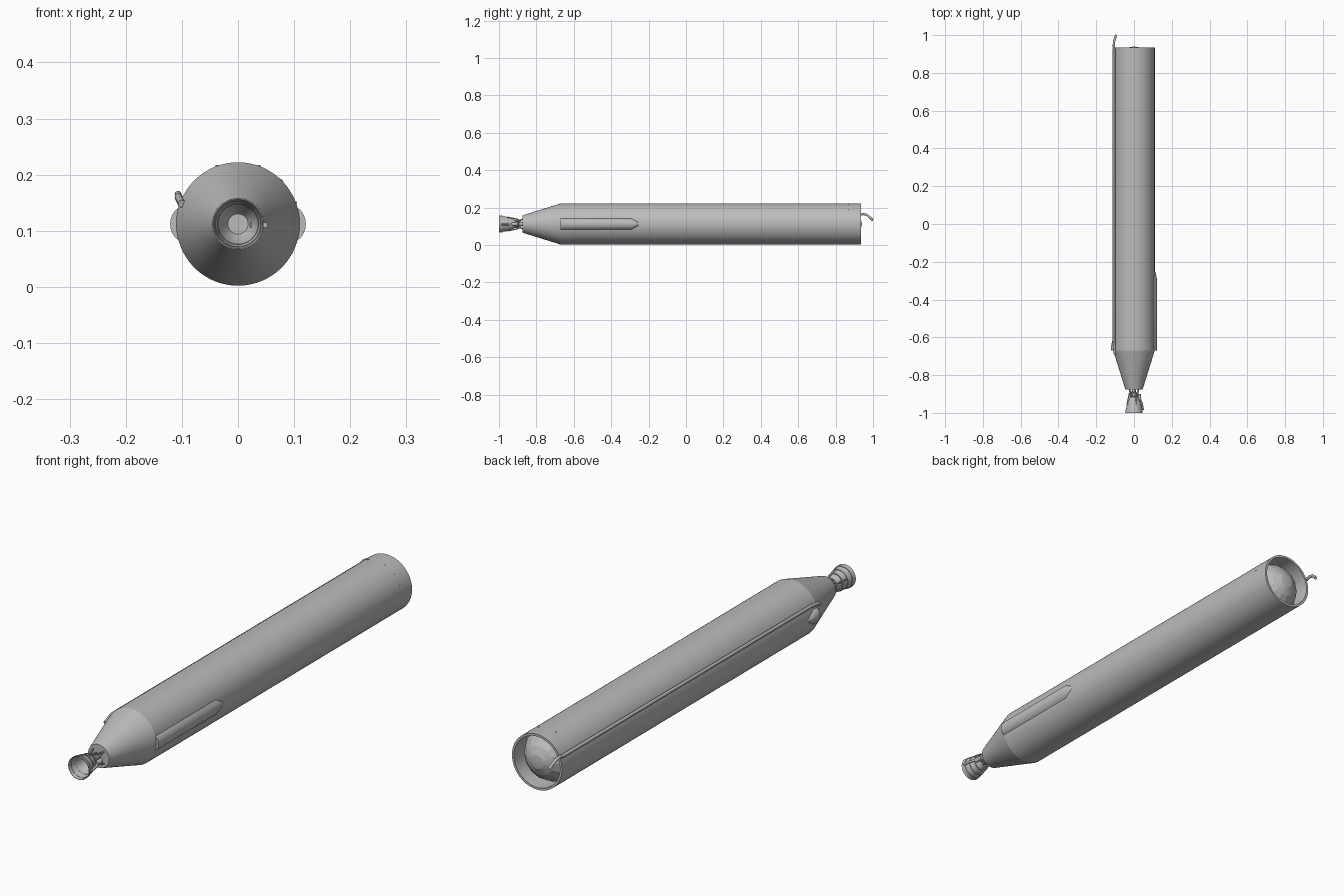
import bpy
import bmesh
from math import sin, cos, pi
from mathutils import Vector

cube = bpy.data.objects.get("Cube")
if cube:
    bpy.data.objects.remove(cube, do_unlink=True)

AXIS = 0.112   # height of the centre line
R = 0.11       # hull radius

grey = bpy.data.materials.new("plain grey")
grey.use_nodes = True
grey.diffuse_color = (0.5, 0.5, 0.5, 1)
grey.node_tree.nodes["Principled BSDF"].inputs["Base Color"].default_value = (0.5, 0.5, 0.5, 1)


def finish(name, bm, angle=30):
    bmesh.ops.recalc_face_normals(bm, faces=bm.faces)
    mesh = bpy.data.meshes.new(name)
    bm.to_mesh(mesh)
    bm.free()
    mesh.materials.append(grey)
    obj = bpy.data.objects.new(name, mesh)
    bpy.context.collection.objects.link(obj)
    if angle:
        bpy.ops.object.select_all(action='DESELECT')
        obj.select_set(True)
        bpy.context.view_layer.objects.active = obj
        bpy.ops.object.shade_smooth_by_angle(angle=angle * pi / 180)
    return obj


def loft(name, rings, closed_ends=False, angle=30):
    """Skin a list of equal rings; a radius of zero is merged to a point."""
    bm = bmesh.new()
    loops = [[bm.verts.new(p) for p in ring] for ring in rings]
    n = len(loops[0])
    for a, b in zip(loops, loops[1:]):
        for i in range(n):
            j = (i + 1) % n
            bm.faces.new((a[i], a[j], b[j], b[i]))
    if closed_ends:
        bm.faces.new(loops[0])
        bm.faces.new(loops[-1])
    bmesh.ops.remove_doubles(bm, verts=bm.verts, dist=0.00005)
    return finish(name, bm, angle)


def lathe(name, profile, sides=48, angle=30):
    """Spin (y, radius) points around the long axis."""
    rings = [[(r * cos(2 * pi * i / sides), y, AXIS + r * sin(2 * pi * i / sides))
              for i in range(sides)] for y, r in profile]
    return loft(name, rings, angle=angle)


def tube(name, points, radius, sides=8):
    """Round pipe along a path."""
    pts = [Vector(p) for p in points]
    rings = []
    for i, p in enumerate(pts):
        d = (pts[min(i + 1, len(pts) - 1)] - pts[max(i - 1, 0)]).normalized()
        side = d.cross(Vector((0.1, 0.05, 1))).normalized()
        up = side.cross(d)
        rings.append([p + radius * (side * cos(2 * pi * k / sides) + up * sin(2 * pi * k / sides))
                      for k in range(sides)])
    return loft(name, rings, True, 50)


def polar(r, deg, y):
    a = deg * pi / 180
    return (r * cos(a), y, AXIS + r * sin(a))


# Hull: nose cone, long cylinder and the open rear skirt
lathe("hull", [(-0.875, 0), (-0.875, 0.046), (-0.67, R), (0.935, R),
               (0.935, 0.101), (0.84, 0.101)], 64, 12)

# Faceted tank dome inside the skirt
lathe("tank_dome", [(0.865, 0.101), (0.895, 0.085), (0.92, 0.058),
                    (0.935, 0.028), (0.94, 0)], 14, 12)


# Side fairings with a blunt front and a tapering tail
def fairing(name, side, tail_start, tail_end):
    rings = []
    for y, width, out in ((-0.67, 1, 0), (tail_start, 1, 0),
                          ((tail_start + tail_end) / 2, 0.6, 0.006), (tail_end, 0.05, 0.02)):
        rings.append([(side * (0.09 - out + 0.031 * cos(t)), y, AXIS + 0.034 * width * sin(t))
                      for t in (2 * pi * i / 24 for i in range(24))])
    loft(name, rings, True)


fairing("left_fairing", 1, -0.29, -0.23)
fairing("right_fairing", -1, -0.645, -0.59)

# Feed line along the right side, hooked over at the rear
tube("feed_line", [(-0.1, -0.69, 0.148), (-0.106, -0.64, 0.16), (-0.106, 0.93, 0.16)], 0.007, 10)
tube("feed_line_hook", [(-0.106, 0.92, 0.16), (-0.107, 0.945, 0.165), (-0.106, 0.965, 0.162),
                        (-0.102, 0.98, 0.15), (-0.096, 0.998, 0.133)], 0.006, 10)

# Small studs around the rear skirt
for i, deg in enumerate((20, 45, 70, 110)):
    tube(f"skirt_stud_{i + 1}", [polar(0.108, deg, 0.87), polar(0.1115, deg, 0.87)], 0.003, 6)

# Engine: thin bell, stiffening bands, chamber and mount
lathe("engine_bell", [(-0.915, 0), (-0.915, 0.022), (-0.94, 0.033), (-0.97, 0.04), (-1, 0.046),
                      (-1, 0.044), (-0.97, 0.038), (-0.94, 0.030), (-0.92, 0.018), (-0.92, 0)], 32, 35)
for i, (y, r) in enumerate(((-0.985, 0.0445), (-0.962, 0.040), (-0.938, 0.0345))):
    lathe(f"bell_band_{i + 1}", [(y - 0.003, r - 0.004), (y - 0.003, r + 0.001),
                                 (y + 0.003, r), (y + 0.003, r - 0.004)], 32)
lathe("combustion_chamber", [(-0.918, 0.012), (-0.91, 0.02), (-0.898, 0.02),
                             (-0.892, 0.010), (-0.874, 0.010)], 20, 35)

# Mounting struts in crossed pairs
for i in range(4):
    deg = 45 + 90 * i
    for k, turn in enumerate((-28, 28)):
        tube(f"engine_strut_{i + 1}_{k + 1}",
             [polar(0.034, deg, -0.873), polar(0.02, deg + turn, -0.917)], 0.0025, 6)

# Turbopump and engine plumbing
tube("turbopump", [(0.027, -0.9, AXIS), (0.03, -0.93, AXIS - 0.002)], 0.009, 12)
tube("exhaust_duct", [(0.03, -0.925, AXIS), (0.042, -0.95, AXIS - 0.002),
                      (0.048, -0.985, AXIS - 0.002)], 0.005, 10)
for i, deg in enumerate((70, 160, 250)):
    tube(f"coolant_line_{i + 1}", [polar(0.01, deg, -0.885), polar(0.027, deg, -0.9),
                                   polar(0.033, deg, -0.925), polar(0.039, deg, -0.955)], 0.003, 8)
